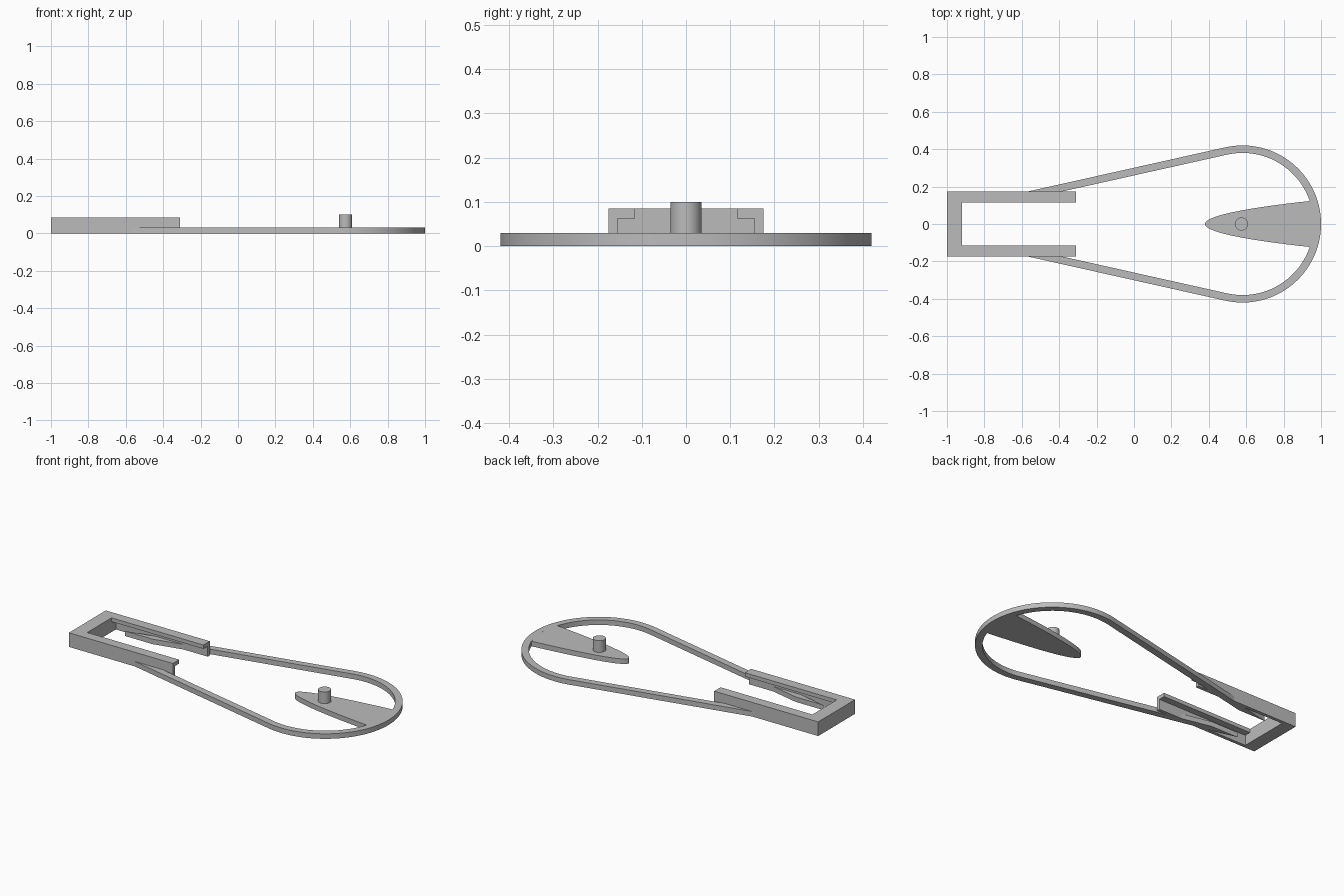
import bpy
import bmesh
from math import sin, cos, sqrt, radians
from mathutils import Vector

cube = bpy.data.objects.get("Cube")
if cube:
    bpy.data.objects.remove(cube, do_unlink=True)

grey = bpy.data.materials.new("plain grey")
grey.use_nodes = True
colour = (0.5, 0.5, 0.5, 1)
grey.diffuse_color = colour
grey.node_tree.nodes["Principled BSDF"].inputs["Base Color"].default_value = colour


def extrude(name, points, direction, smooth=False):
    """Extrude a closed outline into a solid."""
    bm = bmesh.new()
    face = bm.faces.new([bm.verts.new(p) for p in points])
    result = bmesh.ops.extrude_face_region(bm, geom=[face], use_keep_orig=True)
    moved = [g for g in result["geom"] if isinstance(g, bmesh.types.BMVert)]
    bmesh.ops.translate(bm, verts=moved, vec=Vector(direction))
    bmesh.ops.recalc_face_normals(bm, faces=bm.faces)
    mesh = bpy.data.meshes.new(name)
    bm.to_mesh(mesh)
    bm.free()
    mesh.materials.append(grey)
    obj = bpy.data.objects.new(name, mesh)
    bpy.context.collection.objects.link(obj)
    if smooth:
        bpy.ops.object.select_all(action="DESELECT")
        obj.select_set(True)
        bpy.context.view_layer.objects.active = obj
        bpy.ops.object.shade_smooth_by_angle(angle=radians(30))
    return obj


def arc(radius, start, end, steps):
    angles = [radians(start + (end - start) * i / steps) for i in range(steps + 1)]
    return [(CENTRE + radius * cos(a), radius * sin(a), 0) for a in angles]


CENTRE, OUTER, INNER = 0.58, 0.42, 0.38
PLATE = 0.03
TANGENT = 102.6
WALL, SHELF, EDGE = 0.155, 0.115, 0.175
TOP, LEDGE = 0.085, 0.062
BACK, OPEN, TIP = -1, -0.92, -0.31


# Teardrop loop: a round end with tangent arms running into the rails
def loop_side(radius):
    t = radians(TANGENT)
    x = CENTRE + (radius - SHELF * sin(t)) / cos(t)
    return [(x, SHELF, 0)] + arc(radius, TANGENT, -TANGENT, 72) + [(x, -SHELF, 0)]


extrude("teardrop_loop", loop_side(OUTER) + loop_side(INNER)[::-1], (0, 0, PLATE), True)

# Pointed fin with a parabolic outline, ending on the inside of the loop
nose, length, half = 0.38, 0.56, 0.123
upper = [(nose + length * (i / 24) ** 2, half * i / 24, 0) for i in range(24)]
lower = [(x, -y, z) for x, y, z in upper[:0:-1]]
extrude("fin", upper + arc(INNER, 18.8, -18.8, 12) + lower, (0, 0, PLATE), True)

# Upright pin on the fin
pin = [(x - CENTRE + 0.575, y, PLATE) for x, y, z in arc(0.035, 0, 350, 35)]
extrude("pin", pin, (0, 0, 0.07), True)

# Side rails: an outer wall with a shelf turned inward at the top
profile = [(EDGE, 0), (EDGE, TOP), (SHELF, TOP), (SHELF, LEDGE), (WALL, LEDGE), (WALL, 0)]
rails = extrude("side_rails", [(OPEN, y, z) for y, z in profile], (TIP - OPEN, 0, 0))
mirror = rails.modifiers.new("Mirror", "MIRROR")
mirror.use_axis = (False, True, False)

# Solid block joining the rails
block = [(BACK, -EDGE, 0), (OPEN, -EDGE, 0), (OPEN, EDGE, 0), (BACK, EDGE, 0)]
extrude("end_block", block, (0, 0, TOP))
